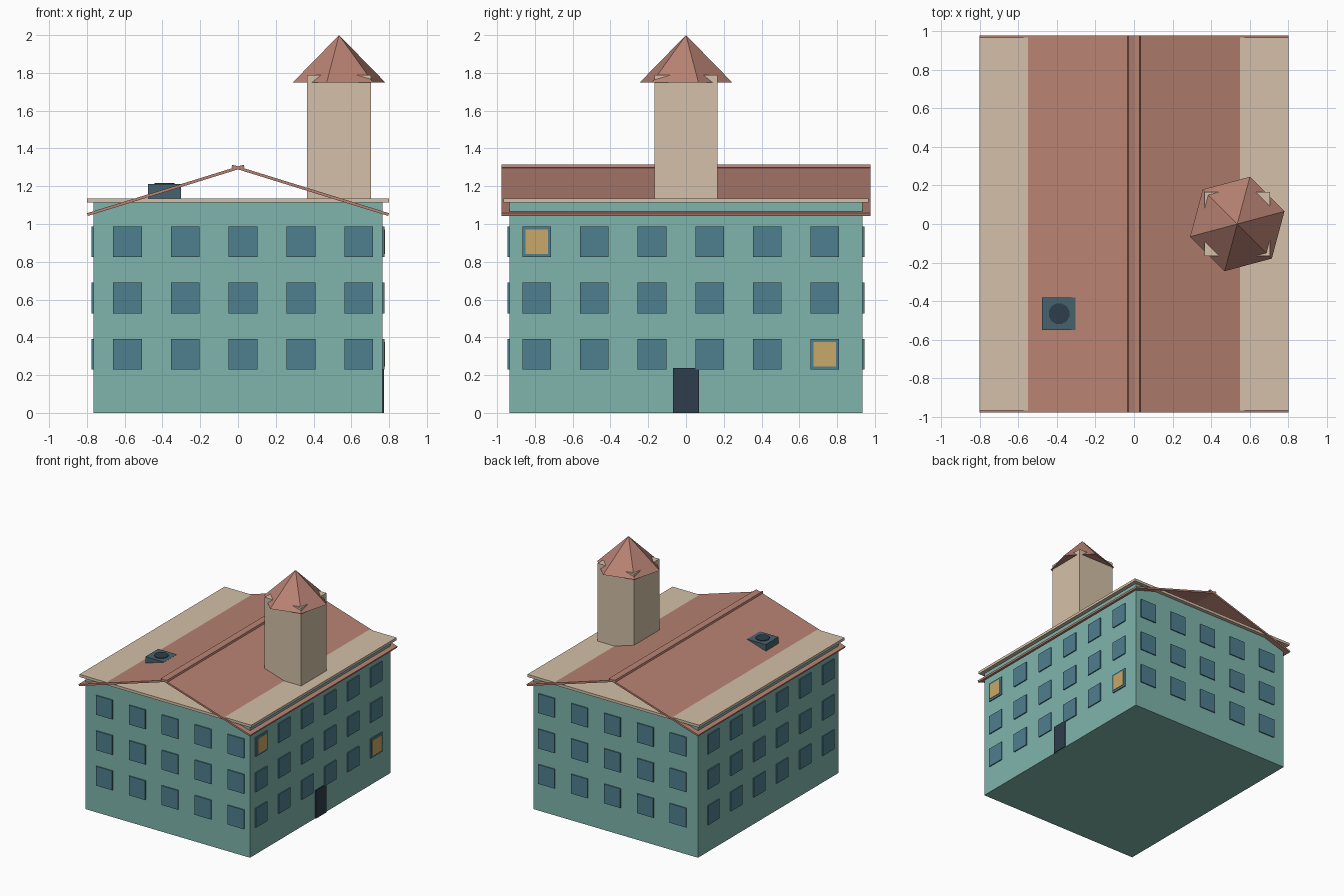
import bpy
from math import atan, hypot, radians, pi

if "Cube" in bpy.data.objects:
    bpy.data.objects.remove(bpy.data.objects["Cube"])


def material(name, rgb):
    m = bpy.data.materials.new(name)
    lin = [(c / 255 / 12.92 if c < 11 else ((c / 255 + 0.055) / 1.055) ** 2.4) for c in rgb]
    m.diffuse_color = (*lin, 1)
    m.use_nodes = True
    m.node_tree.nodes["Principled BSDF"].inputs["Base Color"].default_value = m.diffuse_color
    return m


TEAL = material("teal_wall", (127, 181, 172))
CREAM = material("cream", (212, 192, 168))
ROOF = material("roof_red", (184, 130, 115))
GLASS = material("glass_blue", (78, 127, 142))
LIT = material("lit_yellow", (200, 168, 104))
DARK = material("dark_slate", (46, 62, 76))
VENT = material("vent_blue", (70, 98, 108))


def finish(name, mat):
    ob = bpy.context.object
    ob.name = name
    ob.data.materials.append(mat)
    return ob


def box(name, mat, lo, hi):
    mid = [(a + b) / 2 for a, b in zip(lo, hi)]
    bpy.ops.mesh.primitive_cube_add(size=1, location=mid)
    ob = finish(name, mat)
    ob.scale = [b - a for a, b in zip(lo, hi)]
    return ob


# Walls and cornice slab
WX, WY = 0.766, 0.935
box("walls", TEAL, (-WX, -WY, 0), (WX, WY, 1.115))
box("cornice", CREAM, (-0.8, -0.965, 1.113), (0.8, 0.965, 1.135))

# Two roof slabs crossing slightly at the ridge
SLOPE, RIDGE, EAVE, OVER = 0.31, 1.297, 0.797, 0.032
for side, label in ((1, "right"), (-1, "left")):
    mx = (EAVE - OVER) / 2
    bpy.ops.mesh.primitive_cube_add(size=1, location=(side * mx, 0, RIDGE - SLOPE * mx),
                                    rotation=(0, side * atan(SLOPE), 0))
    slab = finish("roof_slab_" + label, ROOF)
    run = EAVE + OVER
    slab.scale = (run * hypot(1, SLOPE), 1.955, 0.015)

# Windows on all four sides, three floors
xs = [-0.585 + 0.306 * i for i in range(5)]
ys = [-0.79 + 0.305 * i for i in range(6)]
H, D = 0.076, 0.009
for floor, z in enumerate((0.31, 0.608, 0.906)):
    for side in (-1, 1):
        for x in xs:
            a, b = sorted((side * (WY - D), side * (WY + D)))
            box(f"end_window_{floor}", GLASS, (x - H, a, z - H - 0.005), (x + H, b, z + H + 0.005))
        for y in ys:
            a, b = sorted((side * (WX - D), side * (WX + D)))
            box(f"side_window_{floor}", GLASS, (a, y - H, z - H - 0.005), (b, y + H, z + H + 0.005))

# Two lit panes and the door on the right side
for y, z in ((ys[0], 0.906), (ys[5], 0.31)):
    box("lit_pane", LIT, (WX, y - 0.06, z - 0.064), (WX + 0.013, y + 0.06, z + 0.064))
box("door", DARK, (WX - 0.01, -0.068, 0), (WX + 0.008, 0.068, 0.237))

# Square tower with a six-sided cap
TX = 0.535
box("tower", CREAM, (TX - 0.17, -0.167, 1.12), (TX + 0.17, 0.167, 1.79))
bpy.ops.mesh.primitive_cone_add(vertices=6, radius1=0.253, radius2=0, depth=0.25,
                                location=(TX, 0, 1.875), rotation=(0, 0, radians(-15)))
finish("tower_cap", ROOF)

# Roof vent
box("vent_box", VENT, (-0.476, -0.55, 1.125), (-0.302, -0.38, 1.212))
bpy.ops.mesh.primitive_cylinder_add(vertices=12, radius=0.055, depth=0.06,
                                    location=(-0.388, -0.465, 1.187), rotation=(0, 0, pi / 12))
finish("vent_fan", DARK)
